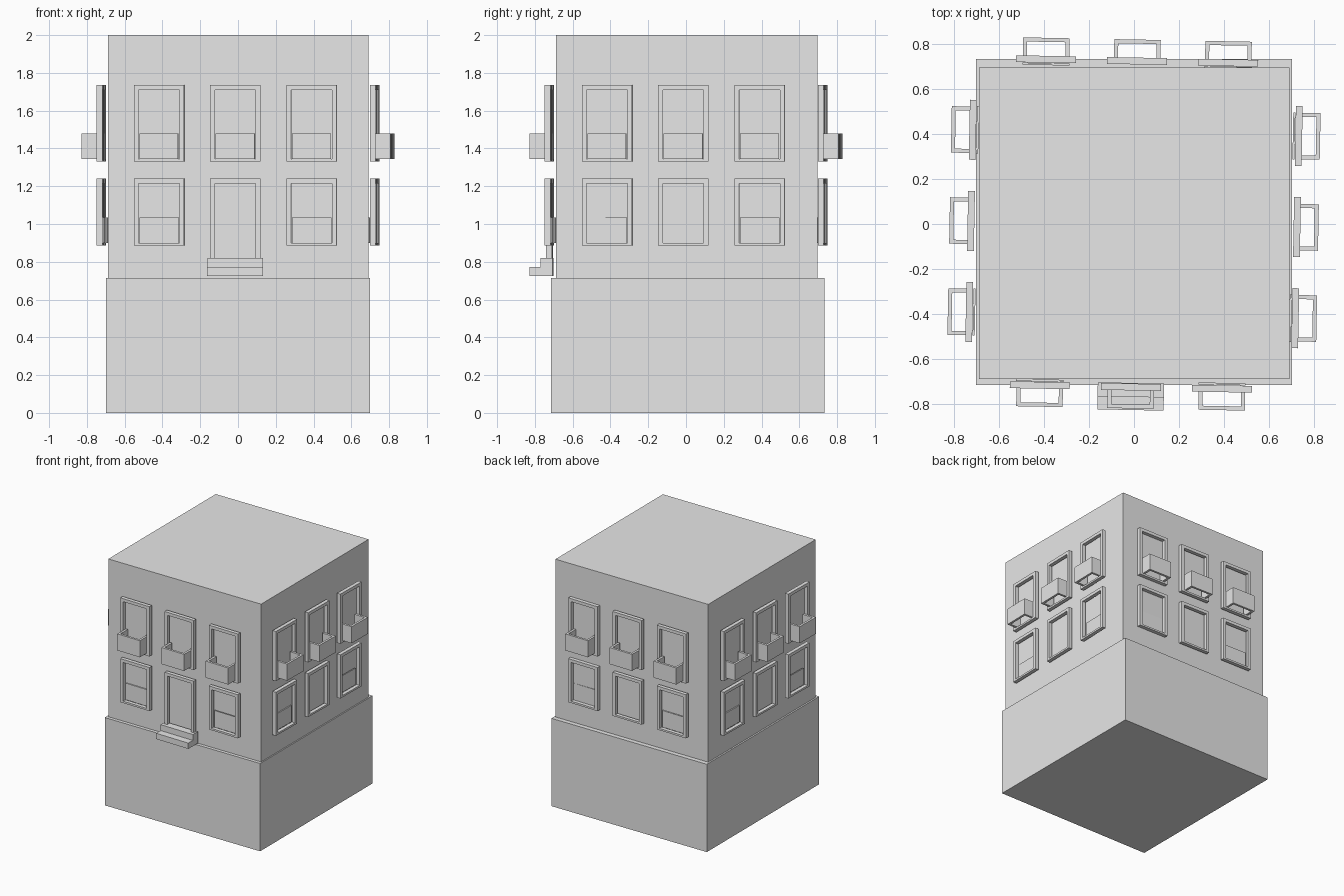
import bpy, bmesh, math
from mathutils import Matrix, Vector

if "Cube" in bpy.data.objects:
    bpy.data.objects.remove(bpy.data.objects["Cube"], do_unlink=True)

grey = bpy.data.materials.new("plain_grey")
grey.use_nodes = True
grey.diffuse_color = (0.8, 0.8, 0.8, 1)
grey.node_tree.nodes["Principled BSDF"].inputs["Base Color"].default_value = (0.8, 0.8, 0.8, 1)


def build(name, boxes, matrix=Matrix()):
    """Join boxes, each given by two opposite corners, into one object."""
    bm = bmesh.new()
    for lo, hi in boxes:
        lo, hi = Vector(lo), Vector(hi)
        place = Matrix.Translation((lo + hi) / 2) @ Matrix.Diagonal((*(hi - lo), 1))
        bmesh.ops.create_cube(bm, size=1, matrix=matrix @ place)
    mesh = bpy.data.meshes.new(name)
    bm.to_mesh(mesh)
    bm.free()
    mesh.materials.append(grey)
    obj = bpy.data.objects.new(name, mesh)
    bpy.context.collection.objects.link(obj)


# Wall-side distances for frames, in a frame of reference facing -y
BACK, FACE, REACH = -0.708, -0.738, -0.818
HALF, BAR = 0.133, 0.025


def frame(name, x, z0, z1, matrix, sill=0.015):
    l, r = x - HALF, x + HALF
    boxes = [((l, FACE, z0), (l + BAR, BACK, z1)),
             ((r - BAR, FACE, z0), (r, BACK, z1)),
             ((l + BAR, FACE, z1 - BAR), (r - BAR, BACK, z1))]
    if sill:
        boxes.append(((l + BAR, FACE, z0), (r - BAR, BACK, z0 + sill)))
    build(name, boxes, matrix)


def balcony(name, x, z0, z1, matrix):
    l, r, t = x - 0.103, x + 0.103, 0.018
    build(name, [((l, REACH, z0), (r, REACH + t, z1)),
                 ((l, REACH + t, z0), (l + t, BACK, z1)),
                 ((r - t, REACH + t, z0), (r, BACK, z1))], matrix)


# Main masses
build("base_storey", [((-0.70, -0.715, 0), (0.70, 0.732, 0.715))])
build("upper_storeys", [((-0.687, -0.688, 0.715), (0.69, 0.695, 2))])

# Windows on four sides, the ring turned very slightly
for k, side in enumerate(("front", "left", "back", "right")):
    turn = Matrix.Rotation(math.radians(90 * k - 1.1), 4, "Z")
    for i, x in enumerate((-0.404, 0, 0.404)):
        tag = f"{side}_{i + 1}"
        frame("upper_window_frame_" + tag, x, 1.33, 1.735, turn)
        balcony("balcony_" + tag, x, 1.345, 1.48, turn)
        if side == "front" and i == 1:
            frame("door_frame", x, 0.82, 1.24, turn, sill=0)
            continue
        frame("lower_window_frame_" + tag, x, 0.885, 1.24, turn)
        if i != 1:
            build("lower_sash_" + tag, [((x - 0.105, -0.706, 0.9), (x + 0.105, -0.697, 1.035))], turn)

# Entrance steps
front = Matrix.Rotation(math.radians(-1.1), 4, "Z")
build("entrance_steps", [((-0.147, -0.825, 0.725), (0.147, -0.705, 0.772)),
                         ((-0.147, -0.767, 0.772), (0.147, -0.705, 0.82))], front)
